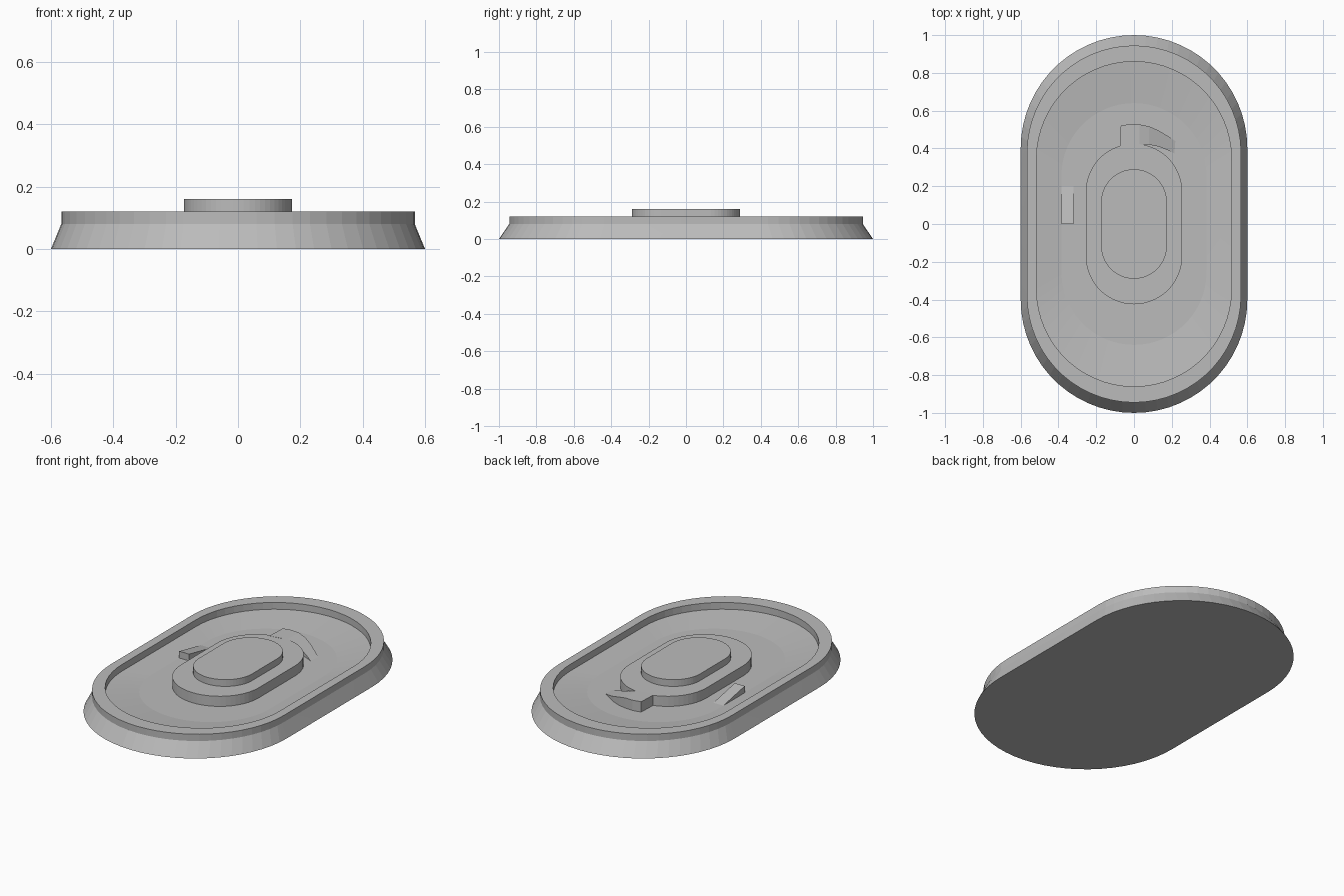
import bpy, bmesh, math

if "Cube" in bpy.data.objects:
    bpy.data.objects.remove(bpy.data.objects["Cube"])

grey = bpy.data.materials.new("stone grey")
grey.diffuse_color = (0.5, 0.5, 0.5, 1)
grey.use_nodes = True
grey.node_tree.nodes["Principled BSDF"].inputs["Base Color"].default_value = grey.diffuse_color

SEG = 30                      # facets on each rounded end
HALF_W, STRAIGHT = 0.6, 0.4   # full-size outline: end radius and half straight length


def outline(scale):
    """Rounded oblong, counter-clockwise."""
    pts = []
    for end in (0, 1):
        for i in range(SEG + 1):
            a = math.pi * (end + i / SEG)
            cy = STRAIGHT if end == 0 else -STRAIGHT
            pts.append((scale * HALF_W * math.cos(a),
                        scale * (cy + HALF_W * math.sin(a))))
    return pts


def finish(bm, name):
    me = bpy.data.meshes.new(name)
    bm.to_mesh(me)
    bm.free()
    me.materials.append(grey)
    ob = bpy.data.objects.new(name, me)
    bpy.context.collection.objects.link(ob)
    bpy.ops.object.select_all(action='DESELECT')
    ob.select_set(True)
    bpy.context.view_layer.objects.active = ob
    bpy.ops.object.shade_smooth_by_angle(angle=math.radians(4))


def tiers(name, levels, bottom=False, top=False):
    """Skin a stack of scaled outlines given as (scale, z)."""
    bm = bmesh.new()
    rings = [[bm.verts.new((x, y, z)) for x, y in outline(s)] for s, z in levels]
    n = len(rings[0])
    for a, b in zip(rings, rings[1:]):
        for i in range(n):
            j = (i + 1) % n
            bm.faces.new((a[i], a[j], b[j], b[i]))
    if bottom:
        bm.faces.new(rings[0][::-1])
    if top:
        bm.faces.new(rings[-1])
    finish(bm, name)


def ramp(name, stations, floor):
    """Wedge swept through (outer_xy, inner_xy, top_z) stations."""
    bm = bmesh.new()
    rows = []
    for o, i, z in stations:
        rows.append([bm.verts.new(p) for p in
                     ((*o, floor), (*o, z), (*i, z), (*i, floor))])
    for a, b in zip(rows, rows[1:]):
        for k in range(4):
            m = (k + 1) % 4
            bm.faces.new((a[k], a[m], b[m], b[k]))
    bm.faces.new(rows[0])
    bm.faces.new(rows[-1][::-1])
    bmesh.ops.recalc_face_normals(bm, faces=bm.faces)
    finish(bm, name)


# Flared base with raised rim and shallow dished floor
tiers("base_tray", [(1, 0), (0.945, 0.08), (0.945, 0.12), (0.86, 0.12),
                    (0.86, 0.08), (0.64, 0.06), (0.425, 0.06)], bottom=True)

# Central hub and the pad on top of it
tiers("hub", [(0.425, 0.06), (0.425, 0.12), (0.29, 0.12)])
tiers("top_pad", [(0.29, 0.12), (0.29, 0.16)], top=True)

# Curved ramp flush with the hub, falling away to the floor
ramp("curved_ramp", [
    ((-0.07, 0.52), (-0.075, 0.40), 0.121),
    ((-0.02, 0.53), (-0.02, 0.41), 0.121),
    ((0.03, 0.527), (0.03, 0.42), 0.12),
    ((0.08, 0.517), (0.08, 0.42), 0.108),
    ((0.13, 0.495), (0.13, 0.41), 0.09),
    ((0.18, 0.465), (0.18, 0.39), 0.073),
    ((0.225, 0.435), (0.22, 0.37), 0.058)], 0.055)

# Small straight ramp at the side
ramp("side_ramp", [((-0.385, 0.0), (-0.32, 0.0), 0.1),
                   ((-0.385, 0.21), (-0.32, 0.21), 0.058)], 0.055)
